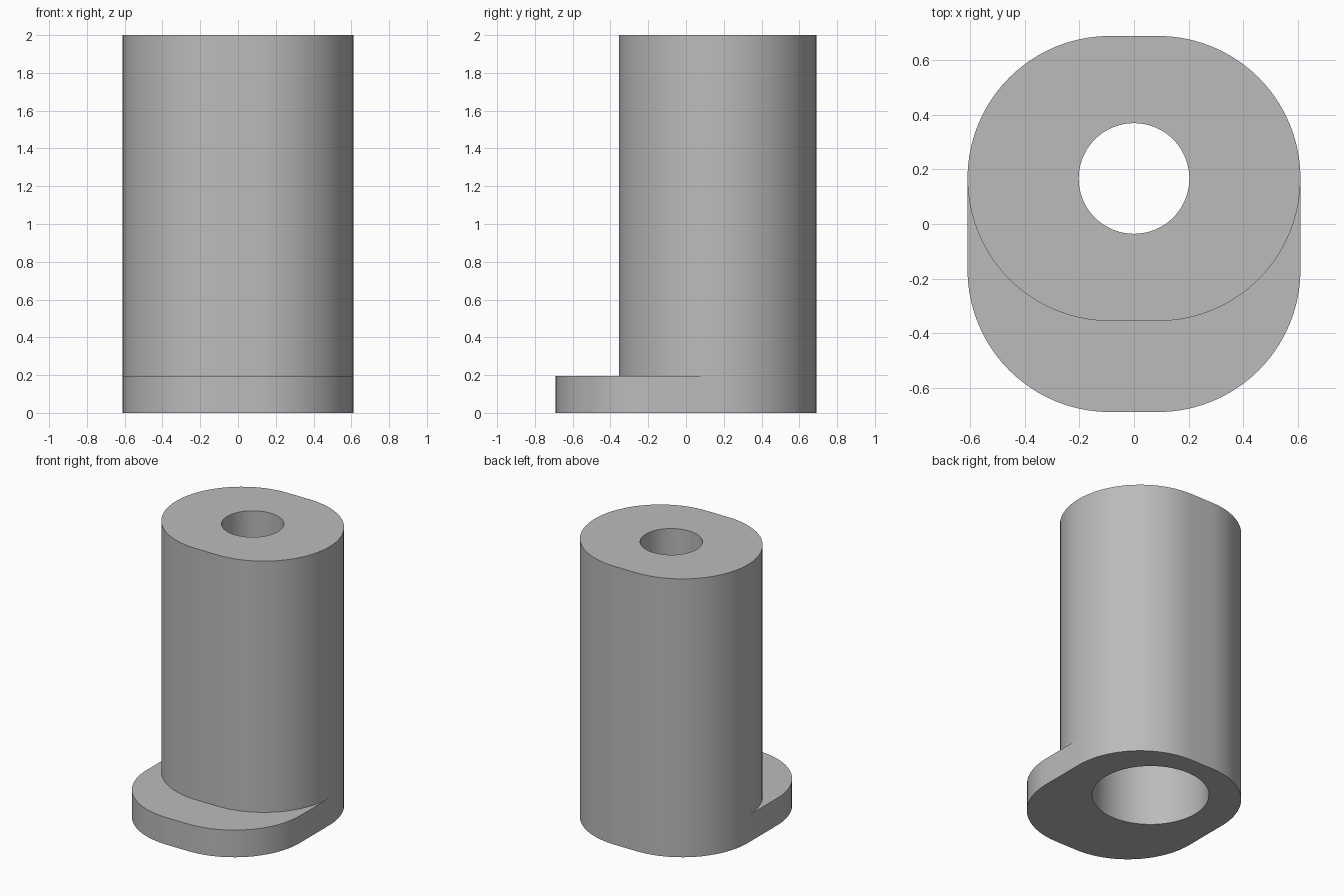
import bpy, bmesh, math

cube = bpy.data.objects.get("Cube")
if cube:
    bpy.data.objects.remove(cube, do_unlink=True)

# Main dimensions
HEIGHT, LEDGE, STEP = 2.0, 0.195, 1.07
RADIUS, FLAT, CENTRE = 0.523, 0.088, 0.167
BORE, POCKET = 0.203, 0.38
SEGMENTS = 20

grey = bpy.data.materials.new("plain grey")
grey.use_nodes = True
colour = (0.5, 0.5, 0.5, 1)
grey.diffuse_color = colour
grey.node_tree.nodes["Principled BSDF"].inputs["Base Color"].default_value = colour

bm = bmesh.new()


def half_outline(side, y, z):
    """Half of the rounded outline: two quarter arcs joined by a short flat."""
    points = []
    for quarter in range(2):
        shift = FLAT * side * (1 - 2 * quarter)
        for i in range(SEGMENTS + 1):
            a = math.pi / 2 * (quarter + i / SEGMENTS)
            points.append(bm.verts.new((shift + side * RADIUS * math.cos(a),
                                        y + side * RADIUS * math.sin(a), z)))
    return points


def circle(radius, z):
    count = SEGMENTS * 4
    return [bm.verts.new((radius * math.cos(math.tau * i / count),
                          CENTRE + radius * math.sin(math.tau * i / count), z))
            for i in range(count)]


def strip(a, b, closed=False):
    for i in range(len(a) if closed else len(a) - 1):
        j = (i + 1) % len(a)
        bm.faces.new((a[i], a[j], b[j], b[i]))


def ring_face(outer, inner):
    edges = []
    for loop in (outer, inner):
        for v, w in zip(loop, loop[1:] + loop[:1]):
            edges.append(bm.edges.get((v, w)) or bm.edges.new((v, w)))
    bmesh.ops.triangle_fill(bm, use_beauty=True, edges=edges)


# Outline halves, front ones running on from the back ones
back_low = half_outline(1, CENTRE, 0)
back_top = half_outline(1, CENTRE, HEIGHT)
front_top = half_outline(-1, CENTRE, HEIGHT)
body_foot = half_outline(-1, CENTRE, LEDGE)
flange_top = half_outline(-1, -CENTRE, LEDGE)
flange_low = half_outline(-1, -CENTRE, 0)
for v, w in ((front_top[0], back_top[-1]), (front_top[-1], back_top[0])):
    bmesh.ops.weld_verts(bm, targetmap={v: w})
front_top = [back_top[-1]] + front_top[1:-1] + [back_top[0]]

# Back wall, its end faces taking in the ends of the ledge
last = len(back_low) - 1
strip(back_low[1:-1], back_top[1:-1])
bm.faces.new((back_low[0], back_low[1], back_top[1], back_top[0], body_foot[-1]))
bm.faces.new((back_low[last - 1], back_low[last], body_foot[0],
              back_top[last], back_top[last - 1]))

# Front wall, ledge, flange rim and flat flange sides
strip(body_foot, front_top)
strip(flange_top, body_foot)
strip(flange_low, flange_top)
bm.faces.new((back_low[-1], flange_low[0], flange_top[0], body_foot[0]))
bm.faces.new((flange_low[-1], back_low[0], body_foot[-1], flange_top[-1]))

# Stepped bore
pocket_low, pocket_top = circle(POCKET, 0), circle(POCKET, STEP)
bore_low, bore_top = circle(BORE, STEP), circle(BORE, HEIGHT)
strip(pocket_low, pocket_top, True)
strip(pocket_top, bore_low, True)
strip(bore_low, bore_top, True)

# Flat ends
ring_face(back_low + flange_low, pocket_low)
ring_face(back_top + front_top[1:-1], bore_top)
bmesh.ops.recalc_face_normals(bm, faces=bm.faces[:])

mesh = bpy.data.meshes.new("flanged_sleeve")
bm.to_mesh(mesh)
bm.free()
mesh.materials.append(grey)
sleeve = bpy.data.objects.new("flanged_sleeve", mesh)
bpy.context.collection.objects.link(sleeve)
bpy.context.view_layer.objects.active = sleeve
sleeve.select_set(True)
bpy.ops.object.shade_smooth_by_angle(angle=math.radians(30))
